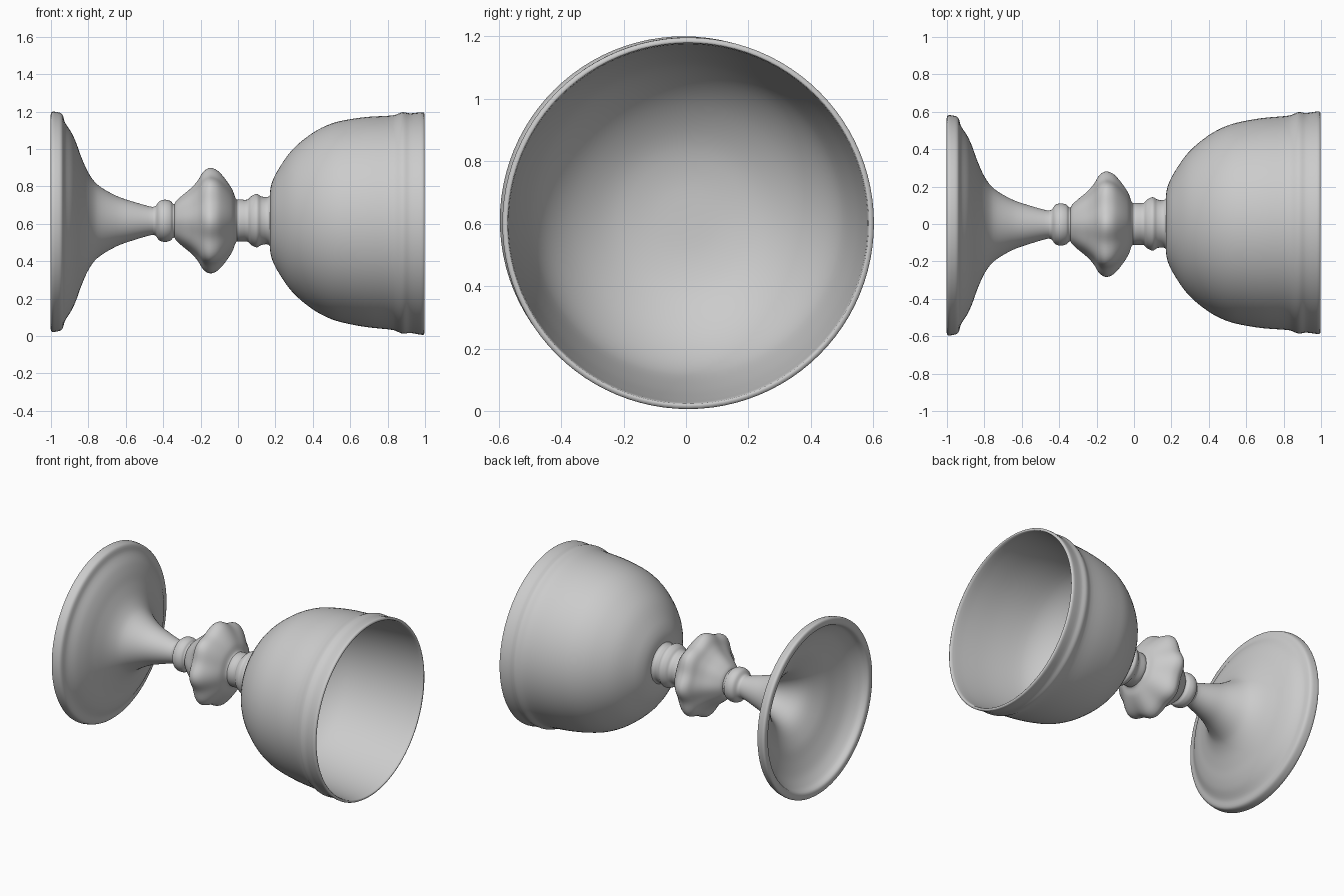
import bpy, bmesh
from math import cos, sin, pi, radians
from mathutils import Vector

cube = bpy.data.objects.get("Cube")
if cube:
    bpy.data.objects.remove(cube, do_unlink=True)

SIDES = 96
metal = bpy.data.materials.new("plain grey")
metal.use_nodes = True
metal.diffuse_color = (0.6, 0.6, 0.6, 1)
metal.node_tree.nodes["Principled BSDF"].inputs["Base Color"].default_value = (0.6, 0.6, 0.6, 1)


def smooth_profile(points, steps=4):
    """Catmull-Rom curve through (x, radius) points."""
    pts = [Vector(p) for p in points]
    out = []
    for i in range(len(pts) - 1):
        a, b, c, d = pts[max(i - 1, 0)], pts[i], pts[i + 1], pts[min(i + 2, len(pts) - 1)]
        # limit tangents so that tight corners do not overshoot
        span = (c - b).length
        m1, m2 = (c - a) / 2, (d - b) / 2
        for m in (m1, m2):
            if m.length > span:
                m *= span / m.length
        for s in range(steps):
            t = s / steps
            out.append(b * (2*t**3 - 3*t**2 + 1) + m1 * (t**3 - 2*t**2 + t)
                       + c * (3*t**2 - 2*t**3) + m2 * (t**3 - t**2))
    return out + [pts[-1]]


def axis(x):
    """Slightly bent centre line of the cast body."""
    return 0.007 * x, 0.617 - 0.016 * x * x * (1 if x > 0 else 0.4)


def lathe(name, points, lobes=0, depth=0.0, full=1.0, phase=0.0):
    """Revolve a profile around the long axis, with optional soft lobes."""
    bm = bmesh.new()
    rings = []
    for x, r in smooth_profile(points):
        cy, cz = axis(x)
        if r < 0.002:
            rings.append([bm.verts.new((x, cy, cz))])
            continue
        ring = []
        for k in range(SIDES):
            a = 2 * pi * k / SIDES
            wave = depth * min(r / full, 1) ** 2 * (cos(lobes * a + phase) - 1) if lobes else 0
            ring.append(bm.verts.new((x, cy + r * (1 + wave) * cos(a), cz + r * (1 + wave) * sin(a))))
        rings.append(ring)
    for p, q in zip(rings, rings[1:]):
        for k in range(SIDES):
            j = (k + 1) % SIDES
            quad = [p[k % len(p)], p[j % len(p)], q[j % len(q)], q[k % len(q)]]
            quad = list(dict.fromkeys(quad))
            if len(quad) > 2:
                bm.faces.new(quad)
    bmesh.ops.recalc_face_normals(bm, faces=bm.faces)
    mesh = bpy.data.meshes.new(name)
    bm.to_mesh(mesh)
    bm.free()
    mesh.materials.append(metal)
    obj = bpy.data.objects.new(name, mesh)
    bpy.context.collection.objects.link(obj)
    bpy.ops.object.select_all(action="DESELECT")
    obj.select_set(True)
    bpy.context.view_layer.objects.active = obj
    bpy.ops.object.shade_smooth_by_angle(angle=radians(50))


# Trumpet foot, hollow underneath
lathe("foot", [
    (-0.40, 0), (-0.40, 0.07), (-0.46, 0.075), (-0.55, 0.1), (-0.65, 0.135), (-0.75, 0.195),
    (-0.80, 0.26), (-0.84, 0.35), (-0.865, 0.42), (-0.89, 0.475), (-0.925, 0.53),
    (-0.94, 0.575), (-0.97, 0.587), (-0.998, 0.585),
    (-0.998, 0.545), (-0.96, 0.525), (-0.91, 0.47), (-0.87, 0.39), (-0.83, 0.29),
    (-0.76, 0.18), (-0.65, 0.11), (-0.52, 0.05), (-0.48, 0)])

# Small ring between foot and knop
lathe("neck_ring", [
    (-0.46, 0), (-0.46, 0.07), (-0.44, 0.08), (-0.42, 0.105), (-0.39, 0.113),
    (-0.36, 0.105), (-0.345, 0.09), (-0.30, 0.085), (-0.30, 0)])

# Lobed knop
lathe("knop", [
    (-0.34, 0), (-0.34, 0.088), (-0.31, 0.125), (-0.25, 0.175), (-0.215, 0.215), (-0.185, 0.262),
    (-0.15, 0.282), (-0.11, 0.268), (-0.07, 0.225), (-0.03, 0.165), (-0.01, 0.115),
    (0.02, 0.1), (0.02, 0)], lobes=8, depth=0.04, full=0.28)

# Collar below the bowl
lathe("collar", [
    (-0.02, 0), (-0.02, 0.103), (0.05, 0.112), (0.07, 0.13), (0.1, 0.143),
    (0.125, 0.13), (0.16, 0.127), (0.19, 0.15), (0.2, 0)])

# Open bowl with a soft band at the lip
lathe("bowl", [
    (0.17, 0), (0.17, 0.14), (0.18, 0.2), (0.21, 0.265), (0.29, 0.38), (0.4, 0.472), (0.5, 0.523),
    (0.6, 0.548), (0.7, 0.563), (0.83, 0.574), (0.88, 0.592), (0.92, 0.587), (0.99, 0.595),
    (0.995, 0.578), (0.9, 0.568), (0.7, 0.543), (0.5, 0.5), (0.4, 0.45), (0.31, 0.365),
    (0.24, 0.25), (0.21, 0.13), (0.205, 0)])
